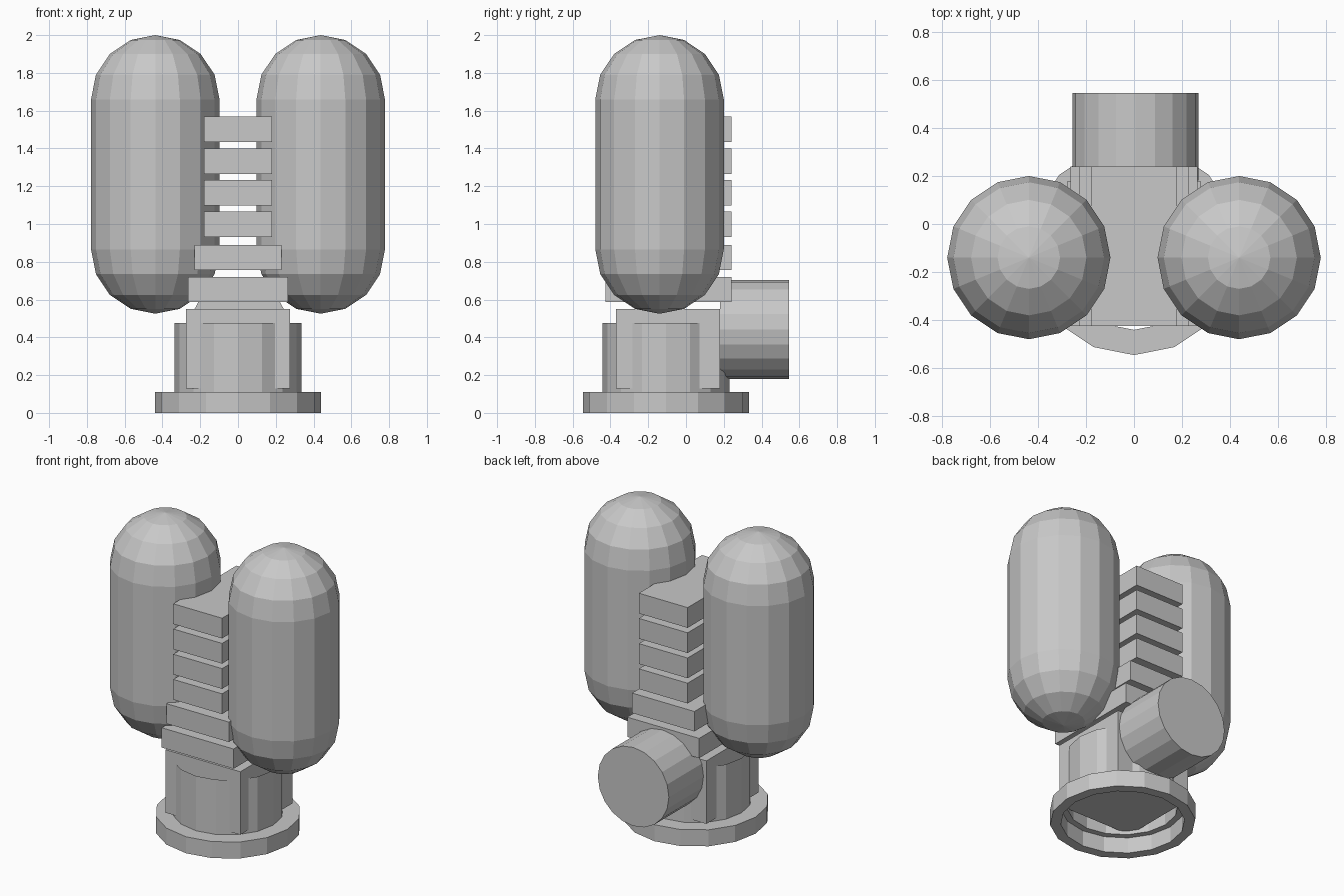
import bpy, bmesh, math
from mathutils import Matrix

if "Cube" in bpy.data.objects:
    bpy.data.objects.remove(bpy.data.objects["Cube"], do_unlink=True)

grey = bpy.data.materials.new("plain grey")
grey.use_nodes = True
colour = (0.58, 0.58, 0.58, 1)
grey.diffuse_color = colour
grey.node_tree.nodes["Principled BSDF"].inputs["Base Color"].default_value = colour


def finish(name, bm, location=(0, 0, 0)):
    mesh = bpy.data.meshes.new(name)
    bm.to_mesh(mesh)
    bm.free()
    mesh.materials.append(grey)
    obj = bpy.data.objects.new(name, mesh)
    obj.location = location
    bpy.context.collection.objects.link(obj)
    return obj


def box(name, half_width, y0, y1, z0, z1):
    bm = bmesh.new()
    bmesh.ops.create_cube(bm, size=1)
    bmesh.ops.scale(bm, vec=(2 * half_width, y1 - y0, z1 - z0), verts=bm.verts)
    return finish(name, bm, (0, (y0 + y1) / 2, (z0 + z1) / 2))


def lathe(name, profile, location, sides=16):
    """Spin a (radius, height) profile around the vertical axis."""
    bm = bmesh.new()
    verts = [bm.verts.new((r, 0, z)) for r, z in profile]
    edges = [bm.edges.new(pair) for pair in zip(verts, verts[1:])]
    bmesh.ops.spin(bm, geom=verts + edges, cent=(0, 0, 0), axis=(0, 0, 1),
                   angle=math.tau, steps=sides, use_duplicate=False)
    bmesh.ops.remove_doubles(bm, verts=bm.verts, dist=0.0005)
    bmesh.ops.recalc_face_normals(bm, faces=bm.faces)
    return finish(name, bm, location)


# Paired tanks with domed ends
radius, low, high = 0.34, 0.865, 1.66
angles = [math.radians(22.5 * i) for i in range(5)]
dome = [(radius * math.sin(a), high + radius * math.cos(a)) for a in angles]
bowl = [(r, low + high - z) for r, z in reversed(dome)]
for side, name in ((1, "left_tank"), (-1, "right_tank")):
    lathe(name, dome + bowl, (side * 0.438, -0.14, 0))

# Stack of separate plates between the tanks
plates = [(0.265, 0.588, 0.72), (0.23, 0.757, 0.89)]
plates += [(0.18, 0.93 + 0.168 * i, 1.065 + 0.168 * i) for i in range(4)]
for i, (half_width, z0, z1) in enumerate(plates):
    box(f"plate_{i + 1}", half_width, -0.425, 0.24, z0, z1)

# Base block, open collar and hollow foot flange
box("base_block", 0.276, -0.37, 0.18, 0.13, 0.55)
lathe("collar", [(0.335, 0.105), (0.335, 0.475)], (0, -0.106, 0))
lathe("foot_flange", [(0.335, 0.105), (0.375, 0.105), (0.375, 0), (0.44, 0),
                      (0.44, 0.11), (0.335, 0.11), (0.335, 0.105)], (0, -0.106, 0))

# Horizontal port at the back
bm = bmesh.new()
bmesh.ops.create_cone(bm, cap_ends=True, segments=20, radius1=0.262, radius2=0.262,
                      depth=0.365, matrix=Matrix.Rotation(math.pi / 2, 4, "X"))
finish("rear_port", bm, (0.006, 0.3635, 0.4425))
